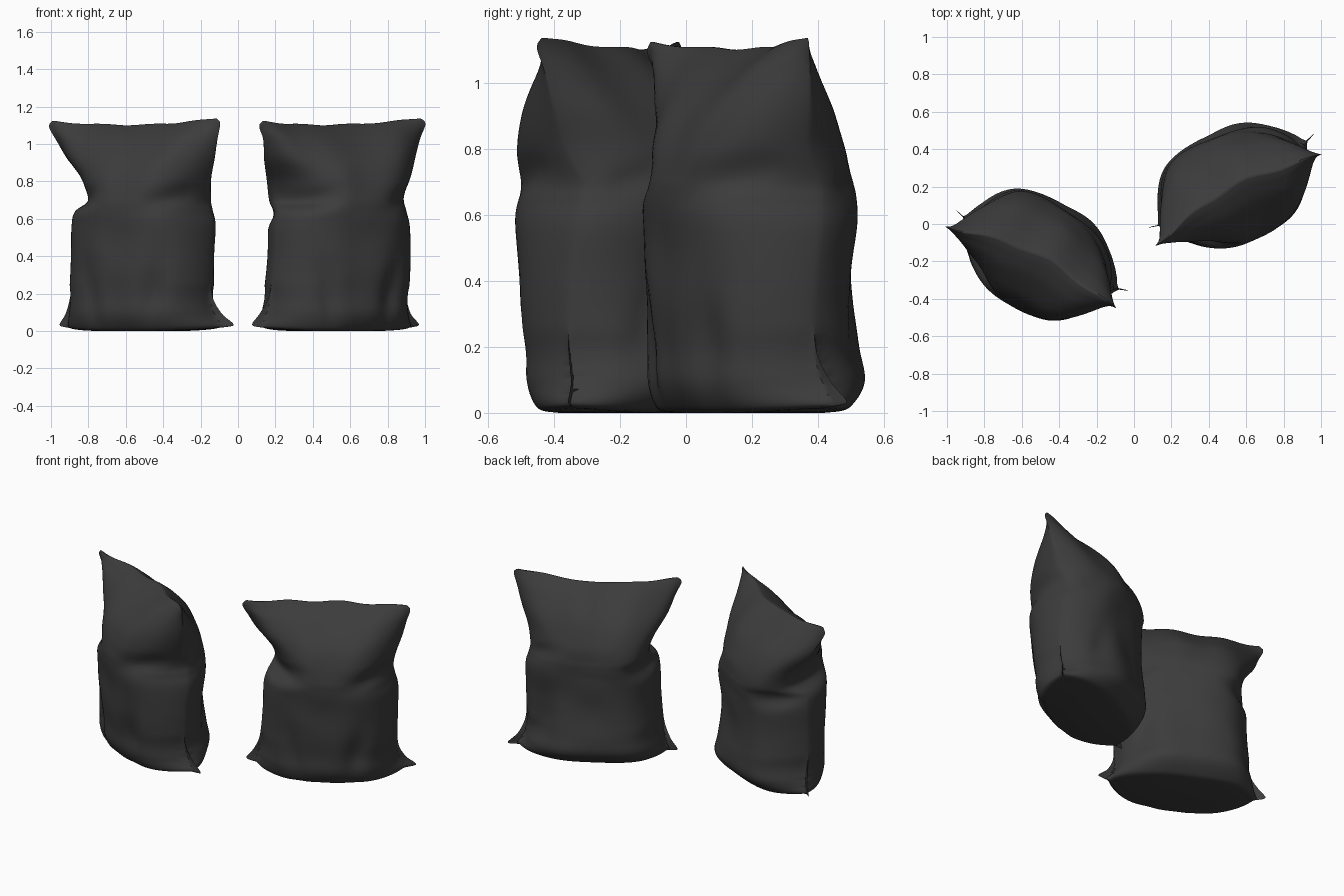
import bpy, bmesh, math
from mathutils import Vector, noise

cube = bpy.data.objects.get("Cube")
if cube:
    bpy.data.objects.remove(cube, do_unlink=True)

mat = bpy.data.materials.new("charcoal_fabric")
mat.use_nodes = True
colour = (0.045, 0.045, 0.046, 1)
mat.diffuse_color = colour
bsdf = mat.node_tree.nodes["Principled BSDF"]
bsdf.inputs["Base Color"].default_value = colour
bsdf.inputs["Roughness"].default_value = 0.8

AROUND, STEPS = 96, 8

# Stations up the sack: height, left width, right width, front depth, back depth,
# roundness, left seam offset, right seam offset
STATIONS = [
    (0, .43, .45, .16, .2, .8, .03, .05),
    (.015, .49, .535, .2, .25, .8, .05, .07),
    (.09, .45, .475, .24, .32, .65, .04, .05),
    (.2, .405, .43, .25, .325, .65, .01, .02),
    (.4, .385, .43, .265, .3, .65, 0, .02),
    (.56, .38, .43, .275, .305, .65, 0, .04),
    (.64, .36, .41, .28, .31, .65, 0, .05),
    (.7, .325, .4, .28, .305, .65, .11, .05),
    (.8, .35, .42, .265, .28, .65, .11, .01),
    (.92, .425, .46, .215, .215, .7, .04, 0),
    (1.03, .47, .49, .13, .115, .8, -.01, -.01),
    (1.09, .50, .51, .055, .045, 1, -.02, -.02),
    (1.115, .50, .51, .008, .008, 1, -.02, -.02),
]

# Fabric creases: side, centre u, centre z, tilt, length, width, depth
CREASES = [
    (-1, -.24, .7, .4, .12, .05, .03),
    (-1, .33, .73, .4, .14, .05, .03),
    (-1, .2, .2, 1.4, .18, .06, .03),
    (-1, -.17, .18, 1.7, .16, .05, .025),
    (1, -.34, .62, 0, .09, .05, .05),
    (1, .33, .7, -.4, .1, .04, .02),
    (1, .3, .25, 1.8, .15, .05, .02),
]


def catmull(a, b, c, d, t):
    return tuple(q + .5 * t * (r - p + t * (2*p - 5*q + 4*r - s + t * (3*(q - r) + s - p)))
                 for p, q, r, s in zip(a, b, c, d))


def stations():
    """Smoothly interpolated stations from base to top seam."""
    last = len(STATIONS) - 1
    for i in range(last):
        four = [STATIONS[min(max(k, 0), last)] for k in range(i - 1, i + 3)]
        for j in range(STEPS):
            yield catmull(*four, j / STEPS)
    yield STATIONS[-1]


def point(station, angle):
    z, left, right, front, back, power, left_off, right_off = station
    s = math.cos(angle)
    side = 1 if math.sin(angle) >= 0 else -1
    u = s * (right if s > 0 else left)
    depth = back if side > 0 else front

    # the lowest corners flatten into thin ears
    ear = max(0, 1 - z / .25)
    swell = max(0, 1 - min(1, abs(s) * (1 + .15 * ear)) ** 3) ** power
    # the front fills towards one end and the back towards the other
    v = side * depth * swell * (1 - .12 * s * side * min(1, z * 3))
    v += side * .004 * ear * (1 - s * s)

    # creases push the cloth inward
    for face, cu, cz, tilt, length, width, dent in CREASES:
        if face == side:
            du, dz = u - cu, z - cz
            along = du * math.cos(tilt) + dz * math.sin(tilt)
            across = dz * math.cos(tilt) - du * math.sin(tilt)
            fall = math.exp(-(along / length) ** 2 - (across / width) ** 2)
            v -= side * dent * fall * min(1, swell * 2)
    v += side * .012 * swell * min(1, depth * 5) * noise.noise(Vector((u * 5, side * 3, z * 5)))

    # seam wanders in plan, rises at its ends, and drops at the extreme tips
    high = min(1, max(0, (z - .7) / .4))
    low = max(0, 1 - z / .1)
    v += (right_off if s > 0 else left_off) * abs(s) ** 3
    v += high * .03 * (math.cos(s * 3) + .3 * math.sin(s * 9))
    z += high * (.03 * s * s - .012 + .009 * s + .003 * math.sin(s * 11))
    z -= high * .02 * max(0, abs(s) - .96) / .04
    z += low * .02 * s ** 4
    return u, v, z


def build_sack_mesh():
    bm = bmesh.new()
    rings = [[bm.verts.new(point(st, 2 * math.pi * j / AROUND)) for j in range(AROUND)]
             for st in stations()]
    for lower, upper in zip(rings, rings[1:]):
        for j in range(AROUND):
            k = (j + 1) % AROUND
            bm.faces.new((lower[j], lower[k], upper[k], upper[j]))
    # close base and top by joining front to back
    for ring in (rings[0], rings[-1]):
        for j in range(AROUND // 2):
            quad = [ring[j], ring[j + 1], ring[-j - 1], ring[-j % AROUND]]
            bm.faces.new(list(dict.fromkeys(quad)))
    bmesh.ops.recalc_face_normals(bm, faces=bm.faces)
    mesh = bpy.data.meshes.new("sack_mesh")
    bm.to_mesh(mesh)
    bm.free()
    mesh.materials.append(mat)
    return mesh


sack = build_sack_mesh()
for name, place, turn in (("right_sack", (-.535, -.185, 0), -26),
                          ("left_sack", (.53, .17, 0), 28.5)):
    ob = bpy.data.objects.new(name, sack)
    ob.location = place
    ob.rotation_euler.z = math.radians(turn)
    bpy.context.collection.objects.link(ob)

# smooth cloth with crisp seams
bpy.ops.object.select_all(action='DESELECT')
ob.select_set(True)
bpy.context.view_layer.objects.active = ob
bpy.ops.object.shade_smooth_by_angle(angle=math.radians(50))
